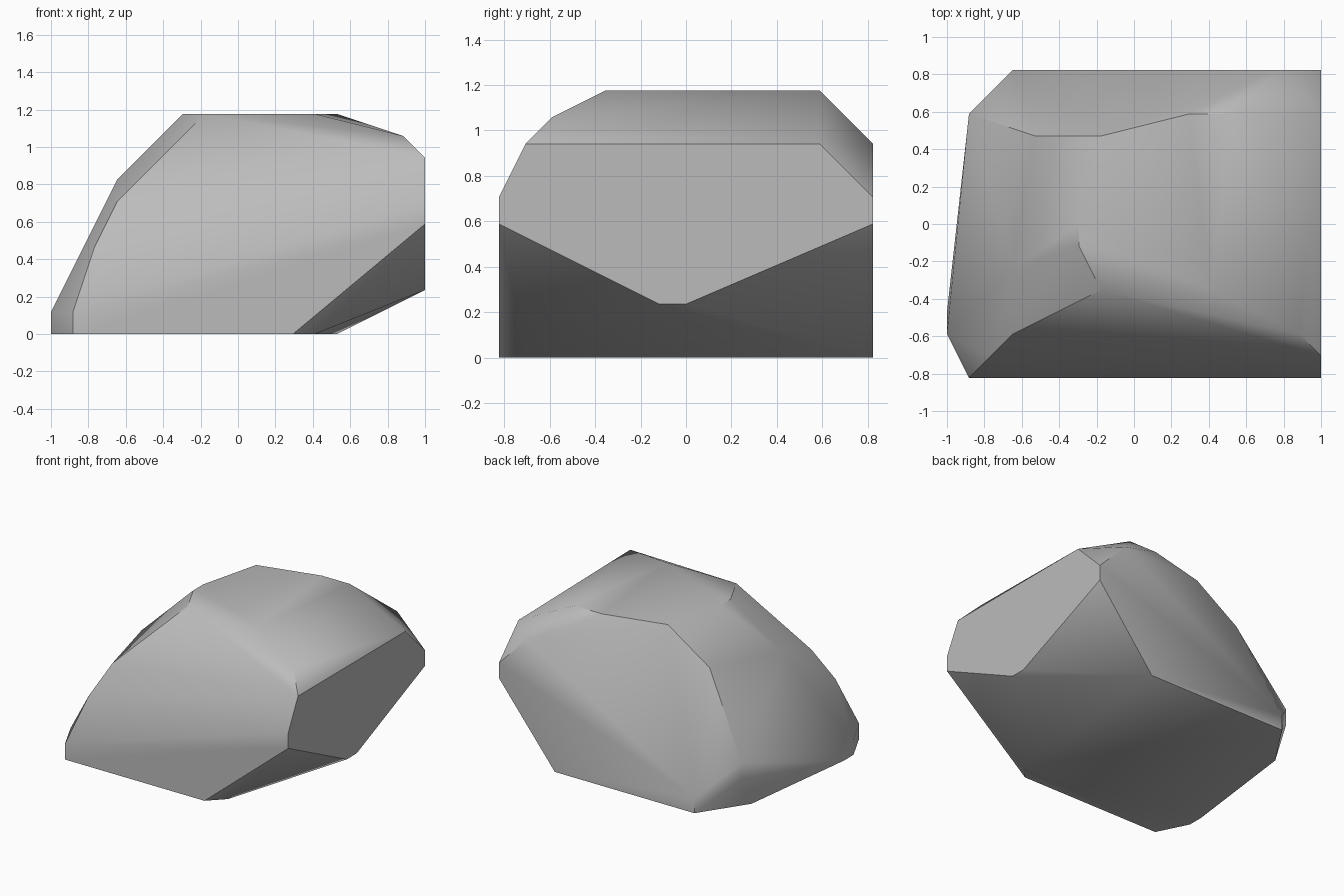
import bpy
import bmesh
from math import radians
from mathutils import Vector

# Remove the default cube only
default_cube = bpy.data.objects.get("Cube")
if default_cube:
    bpy.data.objects.remove(default_cube, do_unlink=True)

STEP = 2 / 17                      # carving step: the boulder is 17 steps long
CENTRE = Vector((8.5, 7, 0))       # middle of the footprint, in steps

# Corner points of the boulder (x, y in steps), grouped by height in steps
footprint = [(11, 0), (12, 1), (13, 14), (3, 14), (1, 11), (0, 3), (0, 2), (1, 0)]
contours = {
    0: footprint,
    1: [(1, 0), (0, 2), (3, 14)],
    2: [(17, 6), (17, 7), (1, 12)],
    3: [(1, 12)],
    4: [(2, 1)],
    5: [(17, 0), (17, 14)],
    6: [(17, 0), (17, 14), (3, 2)],
    7: [(3, 5)],
    8: [(17, 1), (17, 12), (15, 14), (4, 11)],
    9: [(16, 2)],
    10: [(7, 4), (6, 6), (6, 7), (7, 11), (11, 12), (13, 12), (12, 4)],
}


def make_material(name, colour):
    material = bpy.data.materials.new(name)
    material.use_nodes = True
    material.diffuse_color = colour
    shader = next(n for n in material.node_tree.nodes if n.type == 'BSDF_PRINCIPLED')
    shader.inputs["Base Color"].default_value = colour
    shader.inputs["Roughness"].default_value = 0.9
    return material


def make_boulder(name, levels, material):
    """Stretch a convex skin over the stacked contours."""
    bm = bmesh.new()
    for height, outline in levels.items():
        for x, y in outline:
            bm.verts.new((Vector((x, y, height)) - CENTRE) * STEP)
    hull = bmesh.ops.convex_hull(bm, input=bm.verts[:])
    spare = {v for v in hull["geom_interior"] + hull["geom_unused"]
             if isinstance(v, bmesh.types.BMVert)}
    bmesh.ops.delete(bm, geom=list(spare), context='VERTS')
    # Merge coplanar triangles into flat facets
    bmesh.ops.dissolve_limit(bm, angle_limit=radians(1), verts=bm.verts[:], edges=bm.edges[:])
    bmesh.ops.recalc_face_normals(bm, faces=bm.faces[:])
    mesh = bpy.data.meshes.new(name)
    bm.to_mesh(mesh)
    bm.free()
    mesh.materials.append(material)
    boulder = bpy.data.objects.new(name, mesh)
    bpy.context.collection.objects.link(boulder)
    return boulder


# Boulder with soft facets and crisp ridges
stone_grey = make_material("stone_grey", (0.5, 0.5, 0.5, 1))
boulder = make_boulder("boulder", contours, stone_grey)
bpy.ops.object.select_all(action='DESELECT')
boulder.select_set(True)
bpy.context.view_layer.objects.active = boulder
bpy.ops.object.shade_smooth_by_angle(angle=radians(40))
